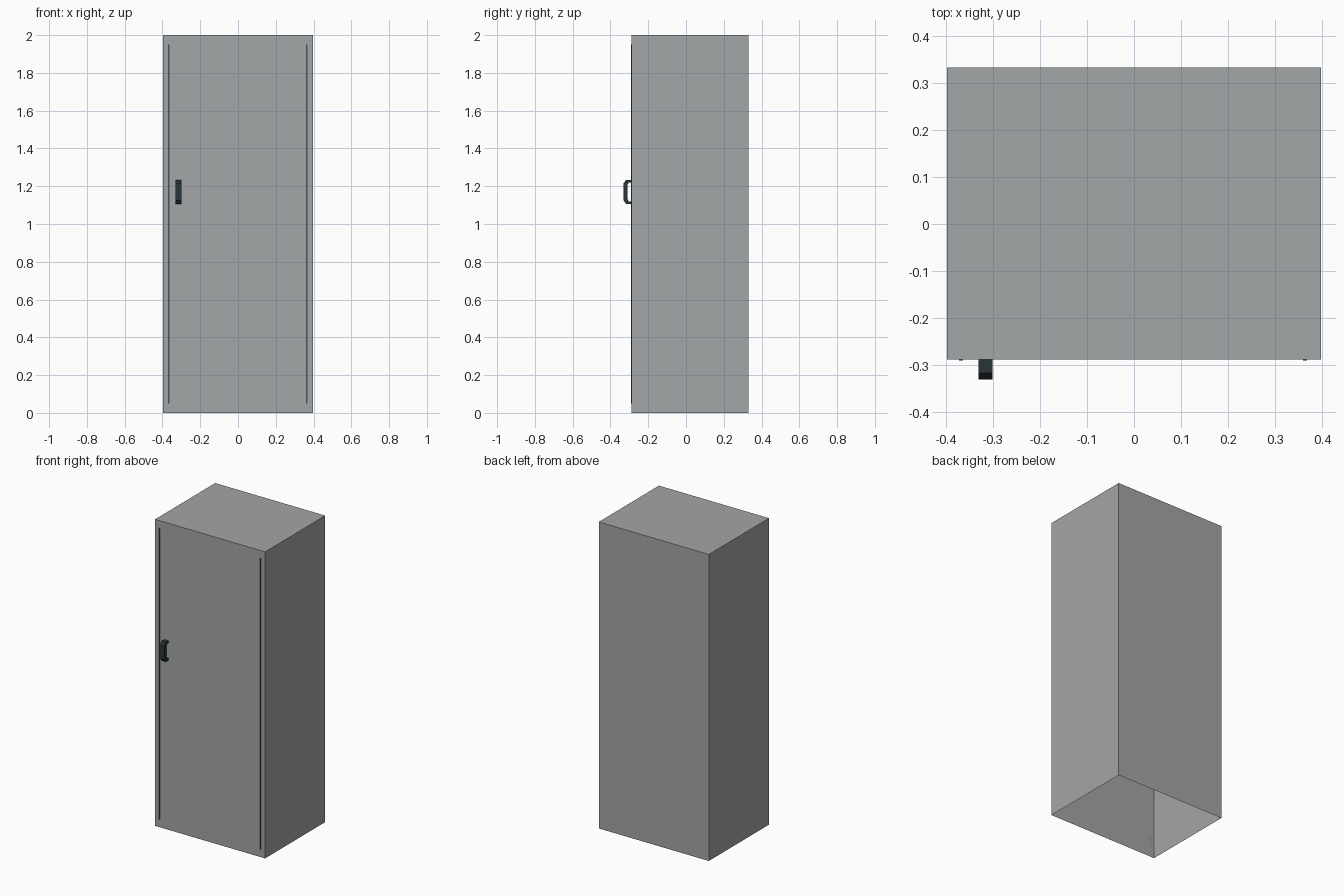
import bpy, bmesh

if "Cube" in bpy.data.objects:
    bpy.data.objects.remove(bpy.data.objects["Cube"])

X, Y0, Y1, H = 0.397, -0.288, 0.332, 2.0


def material(name, r, g, b):
    m = bpy.data.materials.new(name)
    m.diffuse_color = (r, g, b, 1)
    m.use_nodes = True
    m.node_tree.nodes["Principled BSDF"].inputs["Base Color"].default_value = m.diffuse_color
    return m


grey = material("cabinet_grey", 0.37, 0.385, 0.385)
seam = material("seam_grey", 0.08, 0.085, 0.085)
dark = material("handle_dark", 0.02, 0.033, 0.042)


def finish(name, bm, mat):
    bmesh.ops.recalc_face_normals(bm, faces=bm.faces[:])
    me = bpy.data.meshes.new(name)
    bm.to_mesh(me)
    bm.free()
    me.materials.append(mat)
    ob = bpy.data.objects.new(name, me)
    bpy.context.collection.objects.link(ob)
    return ob


def box(name, x0, x1, y0, y1, z0, z1, mat, open_bottom=False):
    bm = bmesh.new()
    bmesh.ops.create_cube(bm, size=1)
    for v in bm.verts:
        v.co.x = x1 if v.co.x > 0 else x0
        v.co.y = y1 if v.co.y > 0 else y0
        v.co.z = z1 if v.co.z > 0 else z0
    bmesh.ops.recalc_face_normals(bm, faces=bm.faces[:])
    if open_bottom:
        bottom = [f for f in bm.faces if f.normal.z < -0.5]
        bmesh.ops.delete(bm, geom=bottom, context='FACES_ONLY')
    return finish(name, bm, mat)


# Cabinet shell, open underneath
box("cabinet_shell", -X, X, Y0, Y1, 0, H, grey, open_bottom=True)

# Thin dark seams down both sides of the door
for name, x in (("door_seam_left", -0.367), ("door_seam_right", 0.363)):
    box(name, x - 0.004, x + 0.004, Y0 - 0.002, Y0, 0.05, 1.95, seam)

# Handle: bracket profile with cut corners, mirrored about its middle height
zc = 1.17
half = [(Y0, 0.064), (-0.316, 0.064), (-0.330, 0.046)]
inner = [(-0.309, 0.040), (-0.303, 0.050), (Y0, 0.050)]
outer_path = half + [(y, -z) for y, z in reversed(half)]
inner_path = [(y, -z) for y, z in reversed(inner)] + inner
profile = outer_path + inner_path
bm = bmesh.new()
face = bm.faces.new([bm.verts.new((-0.33, y, zc + z)) for y, z in profile])
ext = bmesh.ops.extrude_face_region(bm, geom=[face], use_keep_orig=True)
moved = [g for g in ext["geom"] if isinstance(g, bmesh.types.BMVert)]
bmesh.ops.translate(bm, verts=moved, vec=(0.03, 0, 0))
finish("door_handle", bm, dark)
